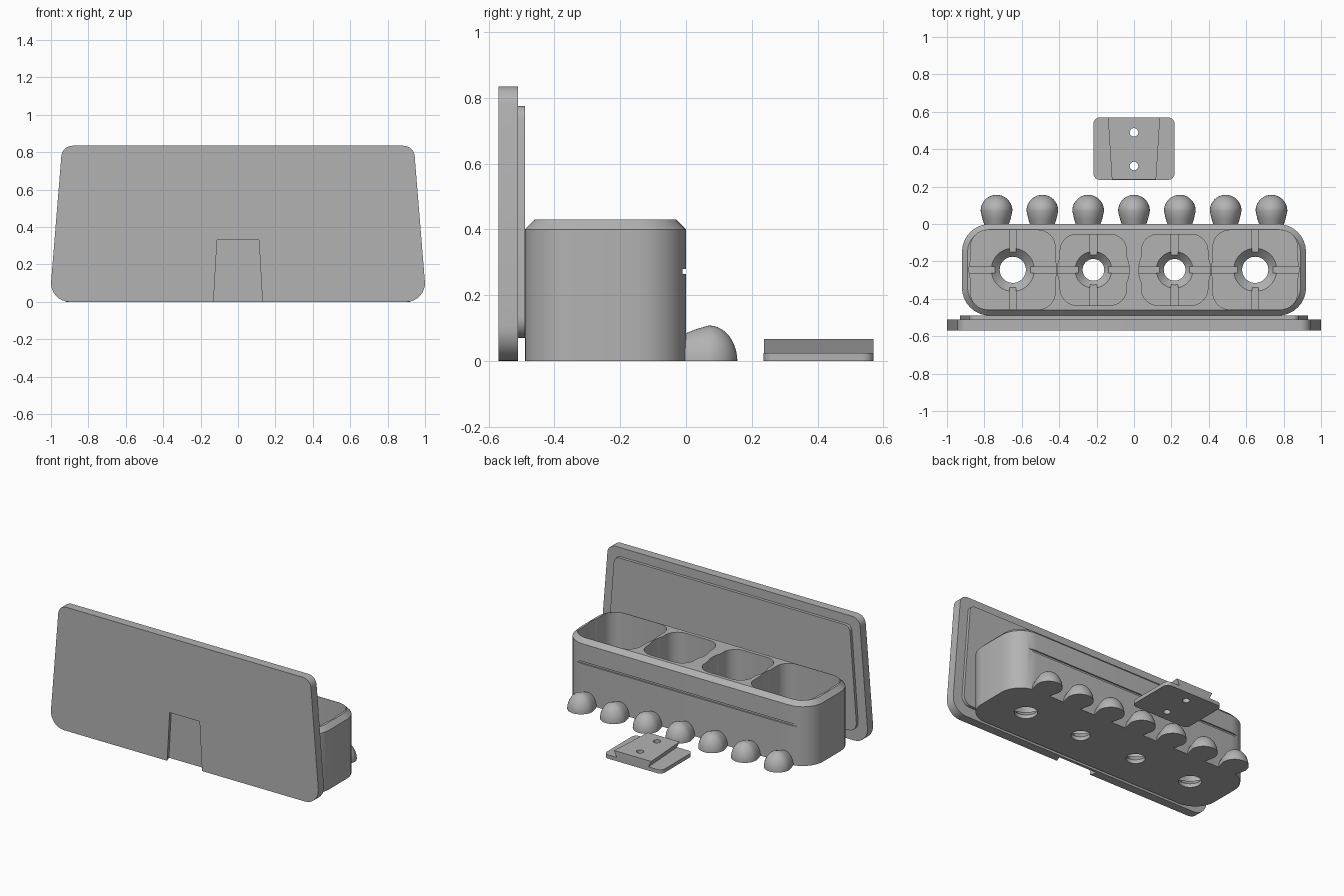
import bpy, bmesh, math
from mathutils import Vector

if "Cube" in bpy.data.objects:
    bpy.data.objects.remove(bpy.data.objects["Cube"])

grey = bpy.data.materials.new("plain_grey")
grey.use_nodes = True
GREY = (0.45, 0.45, 0.45, 1)
grey.diffuse_color = GREY
grey.node_tree.nodes["Principled BSDF"].inputs["Base Color"].default_value = GREY


def loft(name, rings):
    """Closed solid through rings of equal point count."""
    bm = bmesh.new()
    loops = [[bm.verts.new(p) for p in ring] for ring in rings]
    n = len(loops[0])
    for a, b in zip(loops, loops[1:]):
        for i in range(n):
            j = (i + 1) % n
            bm.faces.new((a[i], a[j], b[j], b[i]))
    bm.faces.new(loops[0][::-1])
    bm.faces.new(loops[-1])
    bmesh.ops.recalc_face_normals(bm, faces=bm.faces)
    mesh = bpy.data.meshes.new(name)
    bm.to_mesh(mesh)
    bm.free()
    mesh.materials.append(grey)
    obj = bpy.data.objects.new(name, mesh)
    bpy.context.collection.objects.link(obj)
    return obj


def rounded(corners, radii, steps=8):
    """Polygon outline with each corner replaced by an arc."""
    pts = []
    for i, c in enumerate(corners):
        c = Vector(c)
        u = (Vector(corners[i - 1]) - c).normalized()
        v = (Vector(corners[(i + 1) % len(corners)]) - c).normalized()
        half = u.angle(v) / 2
        r = radii[i]
        mid = c + (u + v).normalized() * r / math.sin(half)
        a = c + u * r / math.tan(half) - mid
        sweep = a.angle_signed(c + v * r / math.tan(half) - mid)
        for k in range(steps + 1):
            t = -sweep * k / steps
            pts.append((mid.x + a.x * math.cos(t) - a.y * math.sin(t),
                        mid.y + a.x * math.sin(t) + a.y * math.cos(t)))
    return pts


def rect(cx, cy, hx, hy, r):
    return rounded([(cx - hx, cy - hy), (cx + hx, cy - hy),
                    (cx + hx, cy + hy), (cx - hx, cy + hy)], [r] * 4)


def ellipse(cx, cy, rx, ry, n=48):
    return [(cx + rx * math.cos(2 * math.pi * i / n),
             cy + ry * math.sin(2 * math.pi * i / n)) for i in range(n)]


def at_z(pts, z):
    return [(x, y, z) for x, y in pts]


def at_y(pts, y):
    return [(x, y, z) for x, z in pts]


def box(x0, x1, y0, y1, z0, z1):
    pts = [(x0, y0), (x1, y0), (x1, y1), (x0, y1)]
    return loft("cutter", [at_z(pts, z0), at_z(pts, z1)])


def cut(obj, cutter):
    """Subtract the cutter from the object and throw it away."""
    mod = obj.modifiers.new("cut", 'BOOLEAN')
    mod.operation, mod.solver, mod.object = 'DIFFERENCE', 'EXACT', cutter
    bpy.context.view_layer.update()
    graph = bpy.context.evaluated_depsgraph_get()
    mesh = bpy.data.meshes.new_from_object(obj.evaluated_get(graph))
    obj.modifiers.clear()
    obj.data = mesh
    bpy.data.objects.remove(cutter)


def trapezoid(low, high, z0, z1):
    return [(-low, z0), (low, z0), (high, z1), (-high, z1)]


parts = []

# Front panel with a dovetail socket at the bottom
outline = rounded(trapezoid(1.008, 0.94, 0, 0.835), [0.1, 0.1, 0.06, 0.06])
panel = loft("front_panel", [at_y(outline, -0.57), at_y(outline, -0.51)])
cut(panel, loft("cutter", [at_y(trapezoid(0.13, 0.108, -0.06, 0.33), -0.58),
                           at_y(trapezoid(0.15, 0.128, -0.06, 0.33), -0.528)]))
parts.append(panel)

# Raised field on the back of the panel
field = rounded(trapezoid(0.935, 0.88, 0.07, 0.775), [0.06, 0.06, 0.04, 0.04])
parts.append(loft("panel_raised_field", [at_y(field, -0.512), at_y(field, -0.49)]))

# Planter tray with a chamfered rim
CY = -0.245
side = rect(0, CY, 0.92, 0.245, 0.15)
rim = rect(0, CY, 0.89, 0.215, 0.12)
tray = loft("planter_tray", [at_z(side, 0), at_z(side, 0.4), at_z(rim, 0.43)])

# Four pockets, each with bulged ends, drain hole, funnel and floor grooves
FLOOR = 0.07
for cx, hx, hy, bulge, hole, funnel in (
        (0.648, 0.226, 0.212, 0.234, 0.07, 0.115),
        (0.217, 0.178, 0.19, 0.192, 0.058, 0.098)):
    for x in (-cx, cx):
        square = rect(x, CY, hx, hy, 0.09)
        cut(tray, loft("cutter", [at_z(square, FLOOR), at_z(square, 0.5)]))
        oval = ellipse(x, CY, bulge, hy * 0.93)
        cut(tray, loft("cutter", [at_z(oval, FLOOR), at_z(oval, 0.5)]))
        small, wide = ellipse(x, CY, hole, hole), ellipse(x, CY, funnel, funnel)
        cut(tray, loft("cutter", [at_z(small, -0.05), at_z(small, 0.025),
                                  at_z(wide, FLOOR), at_z(wide, 0.1)]))
        cut(tray, box(x - bulge, x + bulge, CY - 0.018, CY + 0.018, 0.05, 0.1))
        cut(tray, box(x - 0.018, x + 0.018, CY - hy, CY + hy, 0.05, 0.1))

# Thin groove along the back of the tray
cut(tray, box(-1, 1, -0.01, 0.05, 0.265, 0.28))
parts.append(tray)

# Row of seven toes: half teardrops lying on the ground
toe_profile = [(-0.008, 0.064), (0.03, 0.076)]
toe_profile += [(0.07 + 0.086 * math.sin(a), 0.085 * math.cos(a))
                for a in (math.pi / 2 * k / 10 for k in range(10))]
toe_profile.append((0.156, 0.002))
for i in range(7):
    cx = (i - 3) * 0.245
    rings = [[(cx + r * math.cos(math.pi * k / 24), y,
               1.27 * r * math.sin(math.pi * k / 24)) for k in range(25)]
             for y, r in toe_profile]
    parts.append(loft(f"toe_{i + 1}", rings))

# Separate mounting bracket: base plate with a dovetail block and screw holes
plate = rect(0, 0.403, 0.217, 0.167, 0.035)
base = loft("bracket_base", [at_z(plate, 0), at_z(plate, 0.025)])
block = loft("bracket_dovetail", [at_z(trapezoid(0.118, 0.139 - 0.041, 0.57, 0.237), 0.024),
                                  at_z(trapezoid(0.139, 0.118, 0.57, 0.237), 0.067)])
for part in (base, block):
    for y in (0.31, 0.49):
        hole = ellipse(0, y, 0.023, 0.023, 24)
        cut(part, loft("cutter", [at_z(hole, -0.1), at_z(hole, 0.2)]))
    parts.append(part)

# Smooth the curved walls, keep the edges crisp
bpy.ops.object.select_all(action='DESELECT')
for obj in parts:
    obj.select_set(True)
bpy.context.view_layer.objects.active = tray
bpy.ops.object.shade_smooth_by_angle(angle=math.radians(30))
